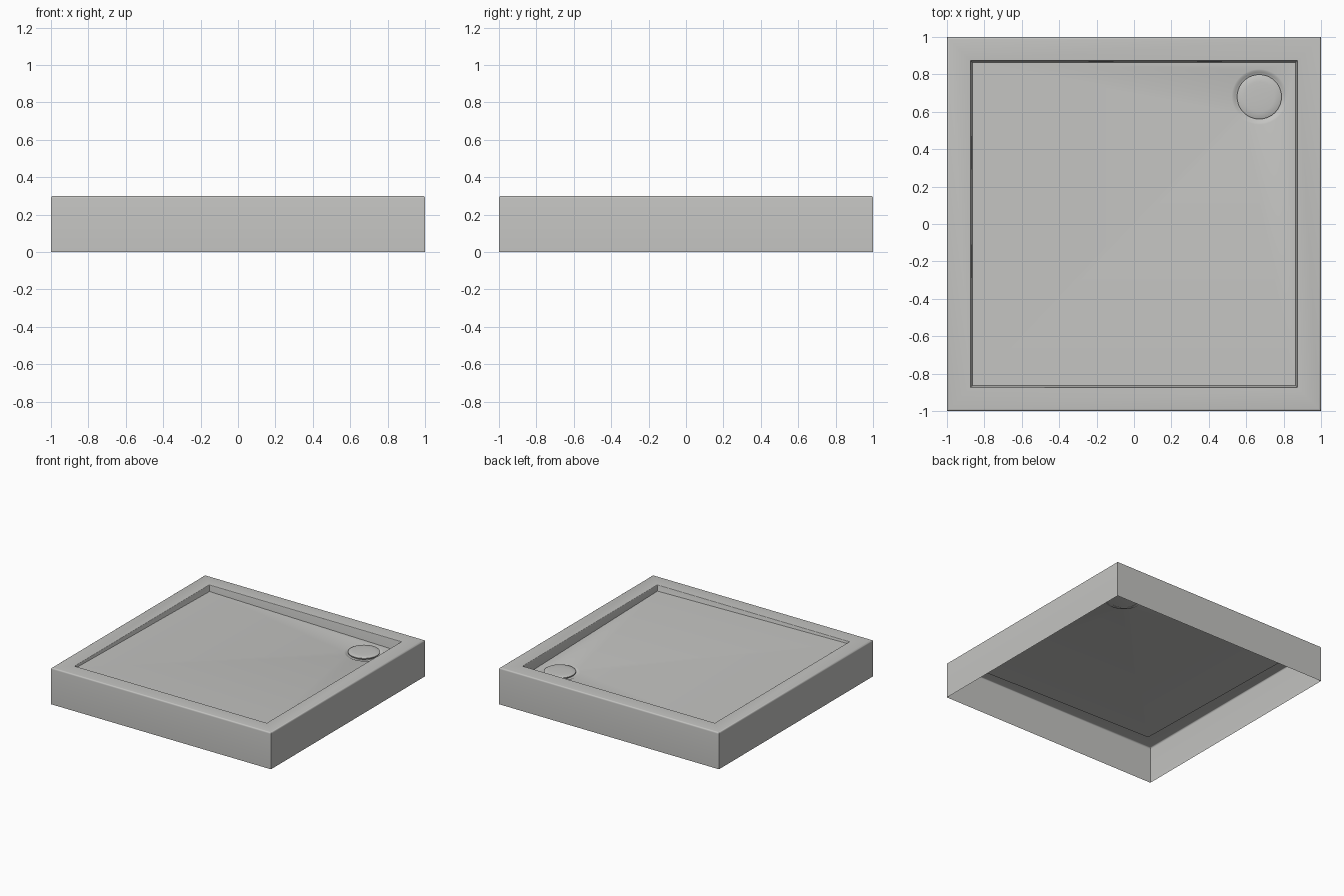
import bpy, bmesh
from math import sin, cos, pi, radians
from mathutils import Vector

cube = bpy.data.objects.get("Cube")
if cube:
    bpy.data.objects.remove(cube, do_unlink=True)

grey = bpy.data.materials.new("light warm grey")
grey.use_nodes = True
colour = (0.55, 0.55, 0.535, 1)
grey.diffuse_color = colour
grey.node_tree.nodes["Principled BSDF"].inputs["Base Color"].default_value = colour

TOP, EDGE, LIP = 0.3, 0.012, 0.878
DRAIN = Vector((0.67, 0.68))


def floor_z(x, y):
    """Floor plane falling towards the drain corner."""
    return TOP - 0.048 - 0.018 * x - 0.02 * y


def square(bm, half, z):
    corners = [(-half, -half), (half, -half), (half, half), (-half, half)]
    return [bm.verts.new((x, y, z(x, y) if callable(z) else z)) for x, y in corners]


def circle(bm, r, z, n=64):
    ring = []
    for i in range(n):
        x = DRAIN.x + r * cos(2 * pi * i / n)
        y = DRAIN.y + r * sin(2 * pi * i / n)
        ring.append(bm.verts.new((x, y, z(x, y) if callable(z) else z)))
    return ring


def bridge(bm, a, b):
    for i in range(len(a)):
        j = (i + 1) % len(a)
        bm.faces.new((a[i], a[j], b[j], b[i]))


def skin(bm, rings):
    for a, b in zip(rings, rings[1:]):
        bridge(bm, a, b)


def finish(bm, name):
    mesh = bpy.data.meshes.new(name)
    bm.to_mesh(mesh)
    bm.free()
    mesh.materials.append(grey)
    obj = bpy.data.objects.new(name, mesh)
    bpy.context.collection.objects.link(obj)
    bpy.ops.object.select_all(action='DESELECT')
    obj.select_set(True)
    bpy.context.view_layer.objects.active = obj
    bpy.ops.object.shade_smooth_by_angle(angle=radians(30))
    return obj


# Tray: open-bottomed shell with rounded rim and drafted recess walls
bm = bmesh.new()
rings = [square(bm, 1, 0)]
steps = [i * pi / 8 for i in range(5)]
for t in steps:
    rings.append(square(bm, 1 - EDGE * (1 - cos(t)), TOP - EDGE * (1 - sin(t))))
lip = 0.006
for t in steps:
    rings.append(square(bm, LIP - lip * sin(t), TOP - lip * (1 - cos(t))))
floor_edge = square(bm, LIP - 0.014, floor_z)
rings.append(floor_edge)
skin(bm, rings)

# Sloping floor with a round opening, then the shallow drain dish
dish = [circle(bm, 0.148, floor_z)]
floor_edges = []
for loop in (floor_edge, dish[0]):
    for i, v in enumerate(loop):
        w = loop[(i + 1) % len(loop)]
        floor_edges.append(bm.edges.get((v, w)) or bm.edges.new((v, w)))
fill = bmesh.ops.triangle_fill(bm, edges=floor_edges, use_beauty=True, normal=(0, 0, 1))
for f in fill["geom"]:
    if isinstance(f, bmesh.types.BMFace):
        f.normal_update()
        if f.normal.z < 0:
            f.normal_flip()
for r, drop in ((0.14, 0.002), (0.13, 0.007), (0.122, 0.012), (0.11, 0.014)):
    dish.append(circle(bm, r, lambda x, y, d=drop: floor_z(x, y) - d))
skin(bm, dish)
bm.faces.new(dish[-1])
finish(bm, "shower_tray")

# Drain cover: slightly domed disc on a short stem
bm = bmesh.new()
base = floor_z(*DRAIN)
profile = [(0.095, -0.014), (0.095, 0.002), (0.117, 0.002), (0.119, 0.004),
           (0.119, 0.011), (0.116, 0.013), (0.08, 0.016), (0.04, 0.0175)]
cover = [circle(bm, r, base + h) for r, h in profile]
skin(bm, cover)
bm.faces.new(cover[-1])
finish(bm, "drain_cover")
